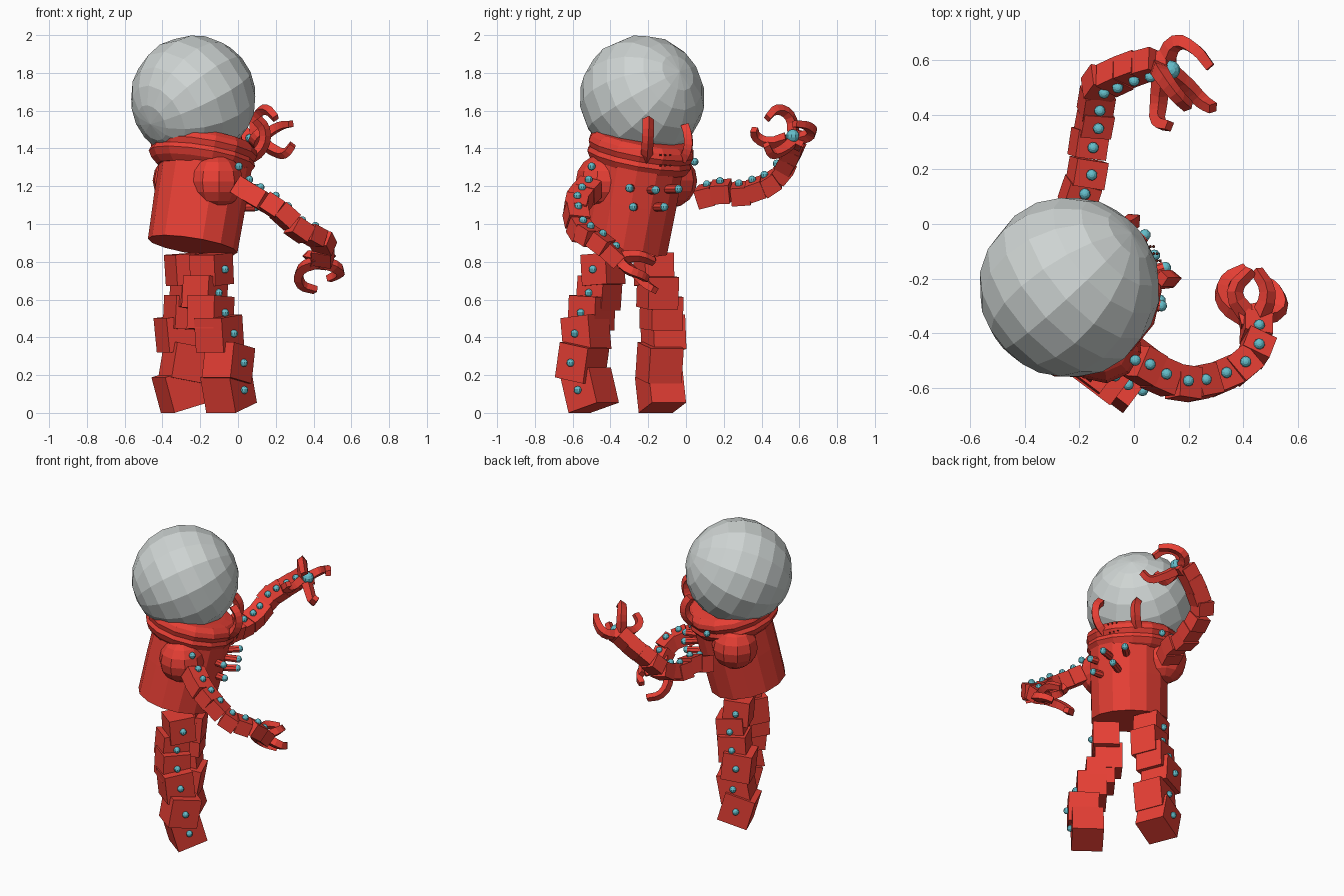
import bpy, bmesh, math
from mathutils import Vector, Matrix

if "Cube" in bpy.data.objects:
    bpy.data.objects.remove(bpy.data.objects["Cube"])


def material(name, rgb):
    m = bpy.data.materials.new(name)
    m.diffuse_color = (*rgb, 1)
    m.use_nodes = True
    m.node_tree.nodes["Principled BSDF"].inputs["Base Color"].default_value = m.diffuse_color
    return m


RED = material("red_paint", (0.8, 0.05, 0.035))
DARK = material("dark_red", (0.2, 0.03, 0.02))
TEAL = material("teal_knob", (0.13, 0.52, 0.6))
PALE = material("pale_shell", (0.62, 0.66, 0.65))


def finish(name, bm, mat=None):
    bmesh.ops.recalc_face_normals(bm, faces=bm.faces)
    me = bpy.data.meshes.new(name)
    bm.to_mesh(me)
    bm.free()
    if mat:
        me.materials.append(mat)
    ob = bpy.data.objects.new(name, me)
    bpy.context.collection.objects.link(ob)
    return ob


def frame(origin, z, x=Vector((1, 0, 0))):
    """Matrix at origin whose z axis follows z and whose x axis is near x."""
    z = Vector(z).normalized()
    x = Vector(x)
    x = (x - z * x.dot(z)).normalized()
    m = Matrix((x, z.cross(x), z)).transposed().to_4x4()
    return Matrix.Translation(Vector(origin)) @ m


def ball(name, p, r, mat, u=10, v=7, axis=(0, 0, 1)):
    bm = bmesh.new()
    bmesh.ops.create_uvsphere(bm, u_segments=u, v_segments=v, radius=r,
                              matrix=frame(p, axis, (1, 0.1, 0)))
    return finish(name, bm, mat)


def box(name, matrix, size, mat=RED):
    bm = bmesh.new()
    bmesh.ops.create_cube(bm, size=1, matrix=matrix @ Matrix.Diagonal((*size, 1)))
    return finish(name, bm, mat)


def lathe(name, origin, axis, profile, n, mat):
    bm = bmesh.new()
    m = frame(origin, axis)
    rings = []
    for r, z in profile:
        rings.append([bm.verts.new(m @ Vector((r * math.cos(a), r * math.sin(a), z)))
                      for a in (2 * math.pi * i / n for i in range(n))])
    for a, b in zip(rings, rings[1:]):
        for i in range(n):
            j = (i + 1) % n
            bm.faces.new((a[i], a[j], b[j], b[i]))
    bm.faces.new(rings[0])
    bm.faces.new(rings[-1])
    return finish(name, bm, mat)


def claw(name, pts, r0, r1, res=3):
    cu = bpy.data.curves.new(name, 'CURVE')
    cu.dimensions = '3D'
    cu.bevel_depth = 1
    cu.bevel_resolution = 0
    cu.use_fill_caps = True
    cu.resolution_u = res
    sp = cu.splines.new('BEZIER')
    sp.bezier_points.add(len(pts) - 1)
    for i, (bp, p) in enumerate(zip(sp.bezier_points, pts)):
        bp.co = p
        bp.handle_left_type = bp.handle_right_type = 'AUTO'
        bp.radius = r0 + (r1 - r0) * i / (len(pts) - 1)
    tmp = bpy.data.objects.new(name + "_curve", cu)
    bpy.context.collection.objects.link(tmp)
    bpy.context.view_layer.update()
    me = bpy.data.meshes.new_from_object(tmp.evaluated_get(bpy.context.evaluated_depsgraph_get()))
    bpy.data.objects.remove(tmp)
    me.materials.clear()
    me.materials.append(RED)
    for p in me.polygons:
        p.use_smooth = False
    ob = bpy.data.objects.new(name, me)
    bpy.context.collection.objects.link(ob)


# Head, tilted so that its pole points forward
ball("head", (-0.237, -0.232, 1.668), 0.333, PALE, 14, 10, (0.69, 0.6, 0.42))

# Leaning torso and ridged collar
AXIS = Vector((0.155, 0.175, 0.97)).normalized()
BASE = Vector((-0.24, -0.33, 0.885))
lathe("torso", BASE, AXIS, [(0.24, 0), (0.245, 0.25), (0.245, 0.5)], 14, RED)
lathe("collar", BASE + AXIS * 0.45 + Vector((-0.025, 0, 0)), AXIS,
      [(0.23, -0.04), (0.265, -0.01), (0.285, 0.025), (0.275, 0.05),
       (0.288, 0.08), (0.28, 0.11), (0.25, 0.135), (0.2, 0.14)], 14, RED)

# Shoulders
ball("right_shoulder", (-0.115, -0.44, 1.225), 0.145, RED, 10, 8)
ball("left_shoulder", (-0.31, -0.085, 1.23), 0.145, RED, 10, 8)
ball("right_shoulder_knob", (0.005, -0.50, 1.305), 0.021, TEAL)
ball("left_shoulder_knob", (-0.19, 0.045, 1.33), 0.021, TEAL)


def arm(side, knobs, n0, n1, w0, w1):
    """Chain of boxes hanging off a row of knobs."""
    n0, n1 = Vector(n0), Vector(n1)
    k = len(knobs) - 1
    normals = [n0.lerp(n1, i / k).normalized() for i in range(k + 1)]
    widths = [w0 + (w1 - w0) * i / k for i in range(k + 1)]
    mids = [Vector(p) - n * w * 0.54 for p, n, w in zip(knobs, normals, widths)]
    for i, c in enumerate(mids):
        a, b = mids[max(i - 1, 0)], mids[min(i + 1, k)]
        step = (b - a).length / (2 if 0 < i < k else 1)
        box(f"{side}_arm_segment_{i}", frame(c, b - a, normals[i]),
            (widths[i] * 0.92, widths[i] * 1.1, max(step * 1.08, 0.075)))
        ball(f"{side}_arm_knob_{i}", knobs[i], 0.021, TEAL)


arm("right", [(0.06, -0.515, 1.235), (0.12, -0.55, 1.195), (0.20, -0.575, 1.15),
              (0.265, -0.57, 1.095), (0.34, -0.545, 1.02), (0.41, -0.505, 0.99),
              (0.46, -0.44, 0.95), (0.46, -0.37, 0.885)],
    (0.3, 0.1, 0.9), (0.2, 0.25, 0.9), 0.112, 0.095)
arm("left", [(-0.18, 0.11, 1.21), (-0.155, 0.18, 1.228), (-0.15, 0.28, 1.215),
             (-0.13, 0.35, 1.235), (-0.125, 0.415, 1.26), (-0.11, 0.48, 1.32),
             (-0.06, 0.50, 1.365), (0.0, 0.525, 1.41), (0.06, 0.54, 1.455)],
    (0.3, 0, 0.95), (0.1, -0.85, 0.45), 0.112, 0.095)

# Hands with four curved claws each
ball("left_palm_knob", (0.135, 0.565, 1.465), 0.036, TEAL)
box("left_palm", frame((0.11, 0.585, 1.445), (0.8, 0.2, 0.4)), (0.08, 0.08, 0.06))
box("right_palm", frame((0.43, -0.345, 0.81), (-0.2, 0.8, -0.5)), (0.09, 0.07, 0.08))
CLAWS = {
    "right": [[(0.42, -0.35, 0.80), (0.335, -0.29, 0.76), (0.335, -0.21, 0.68), (0.41, -0.165, 0.65)],
              [(0.42, -0.34, 0.82), (0.37, -0.25, 0.83), (0.43, -0.17, 0.81)],
              [(0.46, -0.35, 0.82), (0.49, -0.25, 0.83), (0.45, -0.17, 0.80)],
              [(0.45, -0.34, 0.80), (0.535, -0.31, 0.76), (0.52, -0.24, 0.73), (0.48, -0.21, 0.71)]],
    "left": [[(0.11, 0.59, 1.45), (0.155, 0.665, 1.48), (0.225, 0.64, 1.52), (0.28, 0.575, 1.53)],
             [(0.09, 0.57, 1.47), (0.10, 0.55, 1.57), (0.15, 0.48, 1.605), (0.20, 0.43, 1.56)],
             [(0.10, 0.53, 1.45), (0.09, 0.44, 1.43), (0.09, 0.375, 1.46), (0.13, 0.36, 1.50)],
             [(0.13, 0.56, 1.43), (0.20, 0.50, 1.385), (0.25, 0.45, 1.375), (0.29, 0.425, 1.42)]],
}
for side, claws in CLAWS.items():
    for i, pts in enumerate(claws):
        claw(f"{side}_claw_{i}", pts, 0.036, 0.024)

# Legs: stacked boxes turned outwards, each with a knob on its outer side
LEGS = {
    "right": (-37, Vector((1, 0, 0)),
              [(-0.14, -0.44, 0.76), (-0.175, -0.46, 0.635), (-0.145, -0.50, 0.53),
               (-0.10, -0.53, 0.42), (-0.05, -0.55, 0.265), (-0.05, -0.51, 0.121)]),
    "left": (22, Vector((0, 1, 0)),
             [(-0.28, -0.17, 0.76), (-0.25, -0.15, 0.64), (-0.28, -0.13, 0.53),
              (-0.32, -0.12, 0.42), (-0.285, -0.14, 0.265), (-0.31, -0.135, 0.121)]),
}
TILT = [4, -5, -3, 6, -10, 16]
for side, (yaw, out, mids) in LEGS.items():
    for i, c in enumerate(mids):
        s = 0.165 + 0.006 * i
        turn = TILT[i] if side == "right" else -TILT[i]
        m = (Matrix.Translation(c) @ Matrix.Rotation(math.radians(yaw), 4, 'Z')
             @ Matrix.Rotation(math.radians(turn), 4, 'X' if side == "right" else 'Y'))
        box(f"{side}_leg_segment_{i}", m, (s, s, s))
        ball(f"{side}_leg_knob_{i}", m @ (out * s * 0.54), 0.021, TEAL)

# Chest knobs on short stems
for i, p in enumerate([(0.10, -0.30, 1.19), (0.115, -0.16, 1.18), (0.04, -0.04, 1.185),
                       (0.095, -0.28, 1.09), (0.075, -0.115, 1.09)]):
    p = Vector(p)
    d = (p - Vector((-0.19, -0.26, p.z))).normalized()
    lathe(f"chest_stem_{i}", p - d * 0.11, d, [(0.023, 0), (0.023, 0.105)], 8, RED)
    ball(f"chest_knob_{i}", p, 0.022, TEAL)

# Vent holes on the collar front
for i in range(3):
    for j in range(2):
        ball(f"vent_{i}_{j}", (0.096 - 0.012 * i - 0.012 * j, -0.135 + 0.026 * i, 1.365 - 0.055 * j),
             0.006, DARK, 6, 4)

# Curved horns rising from the collar
claw("right_horn", [(0.05, -0.21, 1.34), (0.125, -0.205, 1.40), (0.14, -0.20, 1.50), (0.10, -0.20, 1.555)],
     0.032, 0.03)
claw("left_horn", [(-0.04, -0.02, 1.34), (-0.005, 0.01, 1.40), (-0.005, 0.01, 1.47), (-0.03, -0.005, 1.52)],
     0.032, 0.03)
